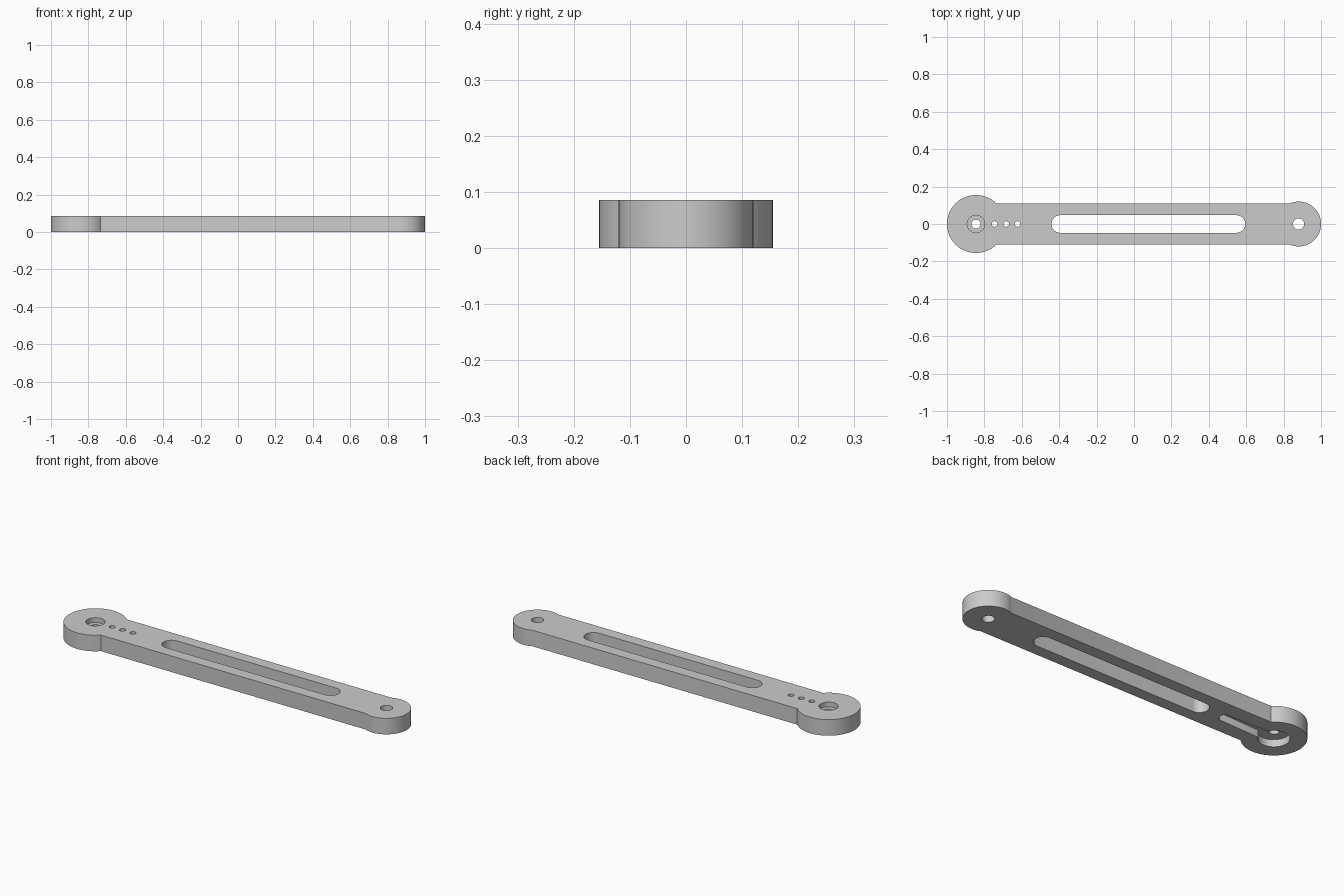
import bpy, bmesh
from math import asin, pi, sin, cos

if "Cube" in bpy.data.objects:
    bpy.data.objects.remove(bpy.data.objects["Cube"])

HEIGHT = 0.086
HUB_X, TIP_X = -0.845, 0.88

grey = bpy.data.materials.new("light grey")
grey.use_nodes = True
colour = (0.6, 0.6, 0.6, 1)
grey.diffuse_color = colour
grey.node_tree.nodes["Principled BSDF"].inputs["Base Color"].default_value = colour


def prism(name, outline, z0, z1):
    """Extrude a flat outline from z0 up to z1."""
    bm = bmesh.new()
    face = bm.faces.new([bm.verts.new((x, y, z0)) for x, y in outline])
    ext = bmesh.ops.extrude_face_region(bm, geom=[face])
    moved = [v for v in ext["geom"] if isinstance(v, bmesh.types.BMVert)]
    bmesh.ops.translate(bm, verts=moved, vec=(0, 0, z1 - z0))
    bmesh.ops.recalc_face_normals(bm, faces=bm.faces)
    mesh = bpy.data.meshes.new(name)
    bm.to_mesh(mesh)
    bm.free()
    mesh.materials.append(grey)
    obj = bpy.data.objects.new(name, mesh)
    bpy.context.collection.objects.link(obj)
    return obj


def arc(cx, r, start, end, n):
    steps = [start + (end - start) * i / n for i in range(n + 1)]
    return [(cx + r * cos(a), r * sin(a)) for a in steps]


def link_outline(x1, r1, h1, x2, r2, h2, n=48):
    """Round ends joined by a bar with half widths h1 and h2."""
    a1, a2 = pi - asin(h1 / r1), asin(h2 / r2)
    # each arc runs from one bar edge to the other, round the outside
    return (arc(x2, r2, -(pi - a2), pi - a2, n)
            + arc(x1, r1, pi - a1, pi + a1, n))


def slot_outline(x1, x2, r):
    return arc(x2, r, -pi / 2, pi / 2, 24) + arc(x1, r, pi / 2, 1.5 * pi, 24)


def circle(cx, r, n=40):
    return arc(cx, r, 0, 2 * pi, n)[:-1]


# Main arm: large hub, straight bar, small rounded tip
arm = prism("link_arm", link_outline(HUB_X, 0.155, 0.11, TIP_X, 0.12, 0.11), 0, HEIGHT)

# Through cuts, top counterbore and underside horn pocket
LOW, HIGH = -0.05, HEIGHT + 0.05
cutters = [
    prism("slot_cutter", slot_outline(-0.394, 0.548, 0.047), LOW, HIGH),
    prism("tip_hole_cutter", circle(TIP_X, 0.03), LOW, HIGH),
    prism("hub_hole_cutter", circle(HUB_X, 0.024), LOW, HIGH),
    prism("counterbore_cutter", circle(HUB_X, 0.047), HEIGHT - 0.026, HIGH),
    prism("horn_pocket_cutter",
          link_outline(HUB_X, 0.075, 0.036, -0.55, 0.029, 0.028), LOW, 0.038),
]
for x in (-0.745, -0.684, -0.623):
    cutters.append(prism("pin_hole_cutter", circle(x, 0.015, 24), LOW, HIGH))

bpy.context.view_layer.objects.active = arm
arm.select_set(True)
for cutter in cutters:
    mod = arm.modifiers.new("cut", "BOOLEAN")
    mod.operation = "DIFFERENCE"
    mod.solver = "EXACT"
    mod.object = cutter
    bpy.ops.object.modifier_apply(modifier=mod.name)
    bpy.data.objects.remove(cutter)

bpy.ops.object.shade_smooth_by_angle(angle=pi / 6)
